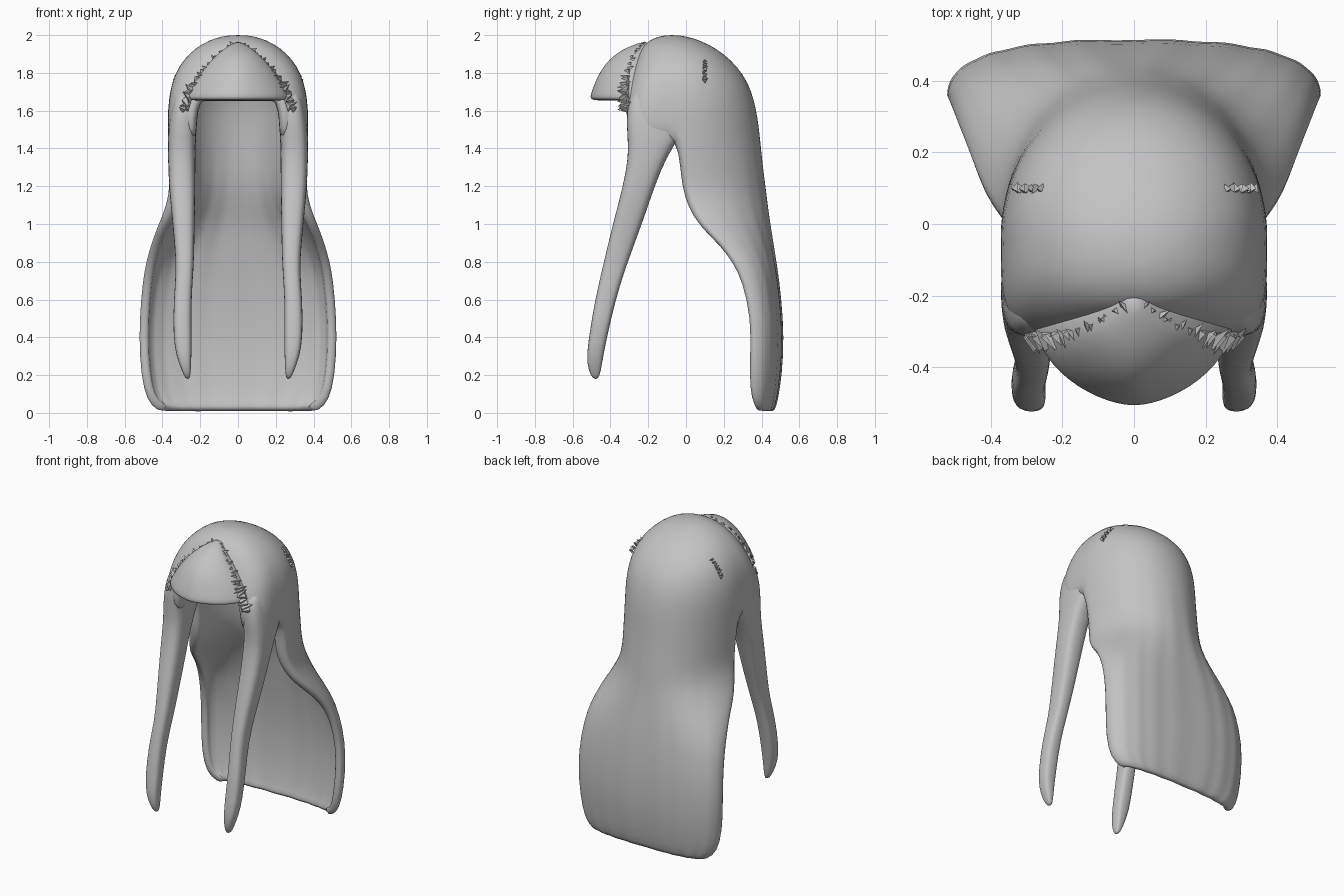
import bpy, bmesh, math, random
from mathutils import Vector

random.seed(4)
if "Cube" in bpy.data.objects:
    bpy.data.objects.remove(bpy.data.objects["Cube"], do_unlink=True)

GREY = (0.55, 0.55, 0.55, 1)
hair = bpy.data.materials.new("hair_grey")
hair.use_nodes = True
hair.diffuse_color = GREY
hair.node_tree.nodes["Principled BSDF"].inputs["Base Color"].default_value = GREY


def finish(name, bm, smooth=True):
    """Turn a bmesh into a named, shaded object."""
    bmesh.ops.recalc_face_normals(bm, faces=bm.faces)
    mesh = bpy.data.meshes.new(name)
    bm.to_mesh(mesh)
    bm.free()
    mesh.materials.append(hair)
    ob = bpy.data.objects.new(name, mesh)
    bpy.context.collection.objects.link(ob)
    for poly in mesh.polygons:
        poly.use_smooth = smooth
    return ob


def round_off(ob):
    mod = ob.modifiers.new("rounding", "SUBSURF")
    mod.levels = mod.render_levels = 1


def loft(rings):
    """Skin a stack of closed rings and cap both ends."""
    bm = bmesh.new()
    rows = [[bm.verts.new(p) for p in ring] for ring in rings]
    n = len(rows[0])
    for a, b in zip(rows, rows[1:]):
        for i in range(n):
            j = (i + 1) % n
            bm.faces.new((a[i], a[j], b[j], b[i]))
    bm.faces.new(rows[0])
    bm.faces.new(rows[-1])
    return bm


def power(v, p):
    return math.copysign(abs(v) ** (2 / p), v)


def oval(z, cx, w, cy, front, back, p_front, p_back, n):
    """Ring with separate front and back roundness, starting at +x and running round the back."""
    ring = []
    for i in range(n):
        a = math.tau * i / n
        s, c = math.sin(a), math.cos(a)
        p, depth = (p_back, back - cy) if s >= 0 else (p_front, cy - front)
        ring.append((cx + w * power(c, p), cy + depth * power(s, p), z))
    return ring


# Hood: crown, temples and back curtain in one sheet
# Full rings: z, half width, side line, front, back, front roundness
crown = [
    (2.0, .045, -.075, -.11, -.04, 2), (1.987, .115, -.07, -.165, .03, 2.1),
    (1.955, .19, -.06, -.22, .115, 2.3), (1.905, .256, -.05, -.25, .195, 2.6),
    (1.835, .315, -.04, -.28, .272, 3), (1.75, .35, -.04, -.305, .328, 3.5),
    (1.66, .367, -.04, -.33, .36, 4), (1.56, .373, -.045, -.327, .38, 4.5),
    (1.45, .373, -.05, -.31, .393, 4.5)]
# Open rear halves: z, half width, front edge, back, roundness
curtain = [
    (1.3, .367, -.03, .408, 2.1), (1.2, .364, -.02, .422, 2.1),
    (1.1, .38, .01, .433, 2.1), (1.0, .422, .07, .447, 2.2),
    (.9, .46, .18, .463, 2.3), (.8, .488, .25, .478, 2.5),
    (.7, .506, .3, .493, 2.6), (.5, .524, .345, .514, 2.7),
    (.3, .524, .34, .516, 2.7), (.12, .503, .338, .496, 2.7),
    (.03, .46, .36, .476, 2.7), (0, .395, .38, .46, 2.7)]
N = 56
HALF = N // 2

bm = bmesh.new()
rows = []
for z, w, c, f, b, p in crown:
    rows.append([bm.verts.new(q) for q in oval(z, 0, w, c, f, b, p, 2.05, N)])
for z, w, c, b, p in curtain:
    strand = .005 * min(1, (1.5 - z) * 2)
    row = []
    for i, (x, y, _) in enumerate(oval(z, 0, w, c, c, b, 2, p, N)[:HALF + 1]):
        y += strand * math.cos(i * 2.4) * math.sin(math.pi * i / HALF)
        row.append(bm.verts.new((x, y, z)))
    rows.append(row)
bm.faces.new(rows[0])
for r, (a, b) in enumerate(zip(rows, rows[1:])):
    for i in range(N if r + 1 < len(crown) else HALF):
        j = (i + 1) % N
        quad = (a[i], a[j], b[j], b[i])
        # leave the face opening free below the hairline
        mid = sum((v.co for v in quad), Vector()) / 4
        if mid.z > 1.66 or mid.y > -.2 or abs(mid.x) > .22:
            bm.faces.new(quad)
bmesh.ops.delete(bm, geom=[v for v in bm.verts if not v.link_faces], context="VERTS")
hood = finish("hood_and_back_curtain", bm)
group = hood.vertex_groups.new(name="thickness")
for v in hood.data.vertices:
    group.add([v.index], min(1, max(.55, .55 + (v.co.z - 1) * 2)), "REPLACE")
shell = hood.modifiers.new("thickness", "SOLIDIFY")
shell.thickness = .09
shell.offset = -1
shell.vertex_group = "thickness"
round_off(hood)

# Front locks: z, inner x, outer x, front y, rear y
lock = [
    (1.72, .23, .32, -.26, -.07), (1.66, .21, .345, -.305, -.03),
    (1.56, .214, .366, -.318, -.0), (1.46, .222, .373, -.312, -.03),
    (1.36, .225, .372, -.305, -.1), (1.2, .225, .367, -.335, -.165),
    (1.05, .228, .352, -.375, -.215), (.9, .23, .337, -.412, -.27),
    (.75, .235, .327, -.447, -.325), (.6, .247, .342, -.482, -.372),
    (.4, .245, .344, -.515, -.418), (.3, .246, .327, -.527, -.438),
    (.22, .25, .297, -.517, -.45), (.177, .255, .276, -.49, -.465)]
for side, label in ((1, "left"), (-1, "right")):
    rings = [oval(z, side * (a + b) / 2, (b - a) / 2, (f + r) / 2, f, r, 2.9, 2.9, 16)
             for z, a, b, f, r in lock]
    round_off(finish("front_lock_" + label, loft(rings)))

# Fringe: pointed peak swelling forward over the forehead
fringe = [
    (1.965, .015, -.235), (1.925, .08, -.34), (1.87, .14, -.41),
    (1.81, .195, -.455), (1.745, .24, -.485), (1.69, .272, -.505),
    (1.66, .28, -.512), (1.652, .25, -.475)]
round_off(finish("fringe", loft([oval(z, 0, w, max(-.29, f + .03), f, -.2, 1.7, 3, 28)
                                 for z, w, f in fringe])))


# Ragged tufts along the seams
def tufts(name, path, count, length, width, spread):
    bm = bmesh.new()
    path = [Vector(p) for p in path]
    for side in (1, -1):
        for k in range(count):
            u = (k + .5) / count * (len(path) - 1)
            i = min(int(u), len(path) - 2)
            base = path[i].lerp(path[i + 1], u - i)
            along = (path[i + 1] - path[i]).normalized()
            out = (base - Vector((0, -.1, 1.55))).normalized()
            across = along.cross(out).normalized() * (1 if k % 2 else -1)
            tip = base + across * length * random.uniform(.6, 1.2) \
                + out * spread * random.uniform(.2, 1) \
                + along * random.uniform(-.5, .5) * length
            root = base - across * length * .5 - out * .015
            ring = [root + along * width, root + out * .028, root - along * width, tip]
            v = [bm.verts.new((p.x * side, p.y, p.z)) for p in ring]
            for tri in ((0, 1, 3), (1, 2, 3), (2, 0, 3), (0, 2, 1)):
                bm.faces.new([v[t] for t in tri])
    finish(name, bm, smooth=False)


tufts("fringe_tufts", [(.015, -.235, 1.95), (.1, -.295, 1.885), (.19, -.32, 1.795),
                       (.26, -.33, 1.7), (.29, -.325, 1.6)], 20, .045, .028, .014)
tufts("crown_stitches", [(.255, .1, 1.865), (.305, .1, 1.815), (.342, .1, 1.755)],
      8, .016, .01, .002)
